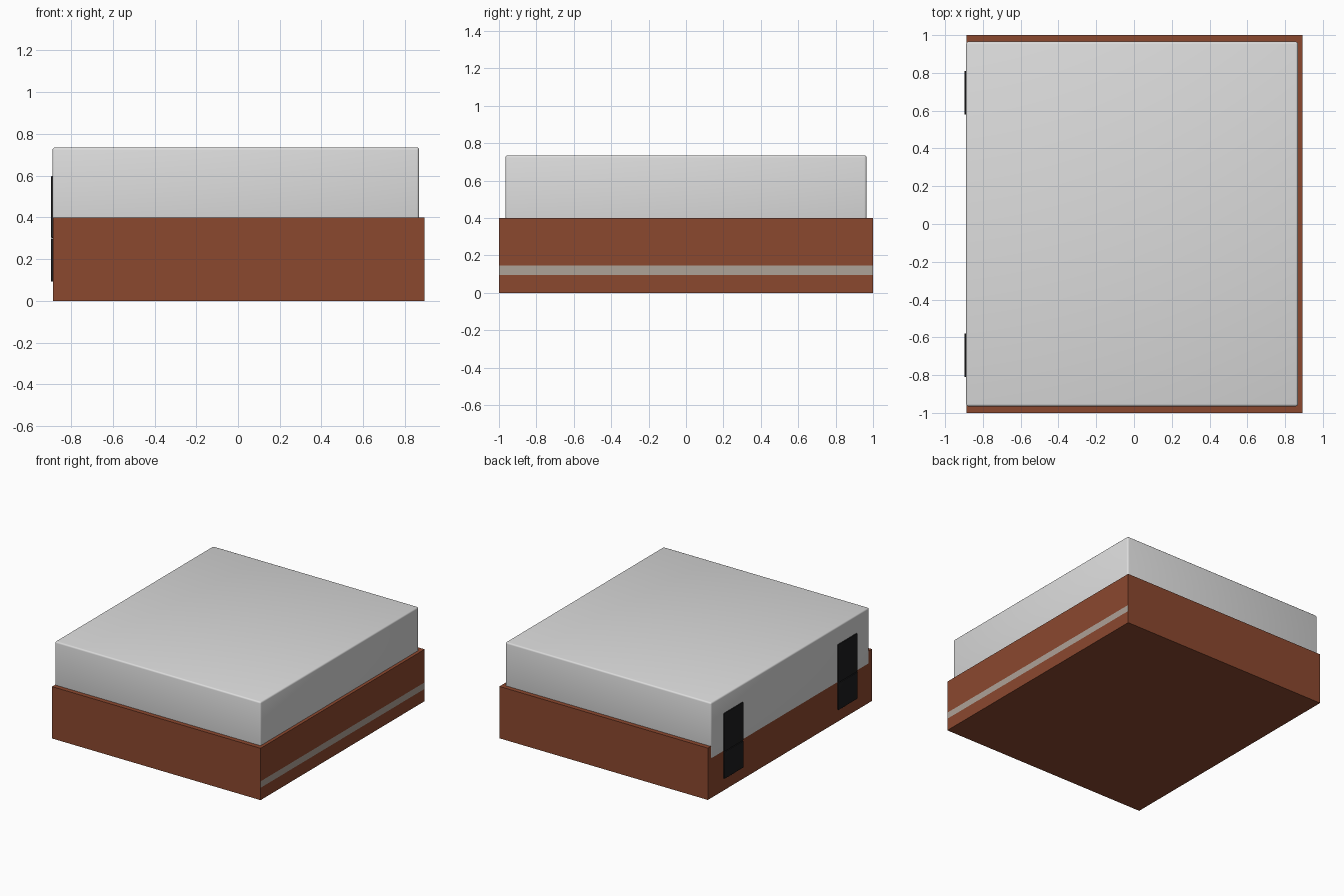
import bpy, bmesh
from mathutils import Vector

if "Cube" in bpy.data.objects:
    bpy.data.objects.remove(bpy.data.objects["Cube"])


def material(name, rgb):
    m = bpy.data.materials.new(name)
    m.diffuse_color = (*rgb, 1)
    m.use_nodes = True
    m.node_tree.nodes["Principled BSDF"].inputs["Base Color"].default_value = m.diffuse_color
    return m


BROWN = material("brown wood", (0.26, 0.065, 0.028))
STRIPE = material("warm grey trim", (0.42, 0.36, 0.31))
LID = material("pale grey lid", (0.72, 0.72, 0.72))
BLACK = material("black hinge", (0.012, 0.012, 0.013))


def box(name, lo, hi, mats, bevel=0.0, cuts=()):
    lo, hi = Vector(lo), Vector(hi)
    bm = bmesh.new()
    bmesh.ops.create_cube(bm, size=1)
    for v in bm.verts:
        v.co = (lo + hi) / 2 + v.co * (hi - lo)
    for z in cuts:
        bmesh.ops.bisect_plane(bm, geom=bm.verts[:] + bm.edges[:] + bm.faces[:],
                               plane_co=(0, 0, z), plane_no=(0, 0, 1))
    if bevel:
        bmesh.ops.bevel(bm, geom=bm.edges[:], offset=bevel, segments=3,
                        profile=0.5, affect='EDGES')
    me = bpy.data.meshes.new(name)
    bm.normal_update()
    bm.to_mesh(me)
    bm.free()
    for m in mats:
        me.materials.append(m)
    ob = bpy.data.objects.new(name, me)
    bpy.context.collection.objects.link(ob)
    if bevel:
        bpy.context.view_layer.objects.active = ob
        ob.select_set(True)
        bpy.ops.object.shade_smooth_by_angle()
        ob.select_set(False)
    return ob


# Wooden base with a trim stripe cut into its right face
S0, S1 = 0.095, 0.145
base = box("base", (-0.887, -1, 0), (0.893, 1, 0.40), [BROWN, STRIPE], cuts=(S0, S1))
for p in base.data.polygons:
    if p.normal.x > 0.9 and S0 < p.center.z < S1:
        p.material_index = 1

# Dust cover, its hinge side reaching just past the base
box("lid", (-0.889, -0.965, 0.30), (0.868, 0.965, 0.735), [LID], bevel=0.012)

# Two hinges, each with a lower and an upper leaf
for side, y in (("front", -0.695), ("back", 0.695)):
    for leaf, z0, z1 in (("lower", 0.092, 0.298), ("upper", 0.302, 0.597)):
        box(f"{side}_hinge_{leaf}_leaf", (-0.897, y - 0.115, z0),
            (-0.880, y + 0.115, z1), [BLACK], bevel=0.003)
